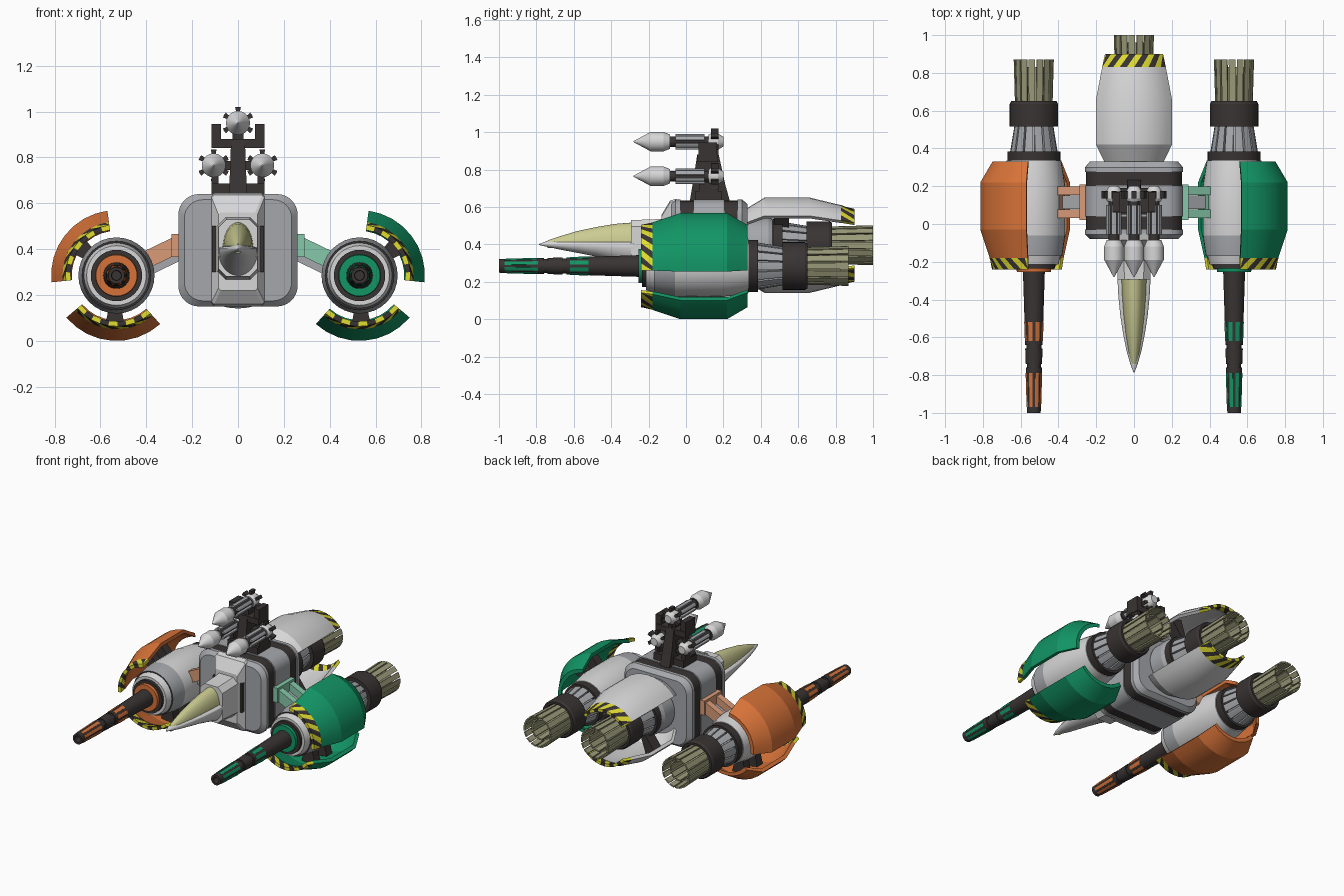
import bpy, bmesh
from math import sin, cos, pi, radians
from mathutils import Matrix

if "Cube" in bpy.data.objects:
    bpy.data.objects.remove(bpy.data.objects["Cube"])

COL = {"light grey": (.68, .68, .69), "mid grey": (.38, .39, .41), "charcoal": (.042, .034, .034),
       "orange": (.68, .17, .04), "green": (.006, .30, .13), "peach": (.70, .33, .19),
       "mint": (.24, .58, .40), "olive": (.32, .32, .19), "canopy yellow": (.60, .60, .29),
       "hazard yellow": (.75, .72, .03)}
MAT = {}
for k, c in COL.items():
    MAT[k] = bpy.data.materials.new(k)
    MAT[k].diffuse_color = (*c, 1)
L, M, D = "light grey", "mid grey", "charcoal"


def finish(name, bm, mats, angle=14):
    bmesh.ops.remove_doubles(bm, verts=bm.verts, dist=1e-5)
    bmesh.ops.dissolve_degenerate(bm, edges=bm.edges, dist=1e-5)
    bmesh.ops.recalc_face_normals(bm, faces=bm.faces)
    me = bpy.data.meshes.new(name)
    bm.to_mesh(me)
    bm.free()
    for m in mats:
        me.materials.append(MAT[m])
    me.shade_smooth()
    me.set_sharp_from_angle(angle=radians(angle))
    ob = bpy.data.objects.new(name, me)
    bpy.context.collection.objects.link(ob)
    return ob


def loft(name, rings, seg_mats, angle=14):
    """Skin through 3D rings; seg_mats has one colour per gap (or a single one)."""
    if isinstance(seg_mats, str):
        seg_mats = [seg_mats] * (len(rings) - 1)
    mats = list(dict.fromkeys(seg_mats))
    bm = bmesh.new()
    vs = [[bm.verts.new(p) for p in r] for r in rings]
    n = len(vs[0])
    for a, b, m in zip(vs, vs[1:], seg_mats):
        for i in range(n):
            bm.faces.new((a[i], a[(i + 1) % n], b[(i + 1) % n], b[i])).material_index = mats.index(m)
    bm.faces.new(vs[0]).material_index = mats.index(seg_mats[0])
    bm.faces.new(vs[-1]).material_index = mats.index(seg_mats[-1])
    return finish(name, bm, mats, angle)


def oval(y, w, up, down, cx, cz, n=32):
    pts = []
    for i in range(n):
        a = 2 * pi * i / n
        pts.append((cx + w * cos(a), y, cz + (up if sin(a) > 0 else down) * sin(a)))
    return pts


def lathe(name, prof, mats, cx, cz):
    return loft(name, [oval(y, r, r, r, cx, cz) for y, r in prof], mats)


def shell(name, rows, arcs, t, mats, cx, cz, s=1, n=8, shift=0):
    """Curved plates about a y axis. rows: (y, radius); arcs in degrees; shift slants the cells."""
    bm = bmesh.new()
    lo = -2 if shift else 0
    for a0, a1 in arcs:
        grid = []
        for j, (y, r) in enumerate(rows):
            line = []
            for i in range(lo, n + 1):
                a = radians(min(max(a0 + (a1 - a0) * (i / n + shift * j / n), a0), a1))
                line.append([bm.verts.new((cx + s * q * cos(a), y, cz + q * sin(a))) for q in (r, r - t)])
            grid.append(line)
        k = n - lo
        for j in range(len(rows) - 1):
            g, h = grid[j], grid[j + 1]
            for i in range(k):
                quads = [(g[i][0], g[i + 1][0], h[i + 1][0], h[i][0]),
                         (g[i][1], g[i + 1][1], h[i + 1][1], h[i][1])]
                if j == 0:
                    quads.append((g[i][0], g[i + 1][0], g[i + 1][1], g[i][1]))
                if j == len(rows) - 2:
                    quads.append((h[i][0], h[i + 1][0], h[i + 1][1], h[i][1]))
                for q in quads:
                    bm.faces.new(q).material_index = i % len(mats)
            for i in (0, k):
                bm.faces.new((g[i][0], h[i][0], h[i][1], g[i][1]))
    return finish(name, bm, mats)


def spread(count, half, off=0):
    return [(off + 360 * i / count - half, off + 360 * i / count + half) for i in range(count)]


def box(name, loc, size, mat, ry=0):
    bm = bmesh.new()
    bmesh.ops.create_cube(bm, size=1)
    bmesh.ops.transform(bm, verts=bm.verts, matrix=Matrix.Translation(loc) @ Matrix.Rotation(ry, 4, 'Y')
                        @ Matrix.Diagonal((*size, 1)))
    return finish(name, bm, [mat])


def engine(name, cx, cz, d):
    # collar, ribbed cone, nozzle ring and spiky exhaust
    lathe(name + "_nozzle", [(.33 + d, .135), (.335 + d, .14), (.385 + d, .14), (.385 + d, .106), (.515 + d, .084),
                             (.515 + d, .128), (.635 + d, .128), (.65 + d, .12), (.65 + d, .105), (.61 + d, .1)],
          [D, D, D, M, D, D, D, D, D], cx, cz)
    shell(name + "_cone_ribs", [(.38 + d, .126), (.52 + d, .103)], spread(14, 10.5), .03, [M], cx, cz, n=2)
    shell(name + "_exhaust_spikes", [(.61 + d, .1), (.7 + d, .102), (.87 + d, .107)], spread(15, 9.5), .01,
          ["olive"], cx, cz, n=1)
    shell(name + "_inner_spikes", [(.61 + d, .07), (.83 + d, .075)], spread(9, 15), .01, ["olive"], cx, cz, n=1)


# side pods with barrels and armour plates
PX, PZ = .53, .285
for s, side, acc, pale in ((-1, "left", "orange", "peach"), (1, "right", "green", "mint")):
    x = s * PX
    lathe(side + "_pod_body", [(-.255, .05), (-.255, .09), (-.235, .092), (-.235, .112), (-.215, .112), (-.215, .13),
                               (-.17, .142), (-.17, .15), (-.06, .166), (.2, .166), (.335, .145)],
          [acc, acc, D, D, L, L, D, M, L, L], x, PZ)
    engine(side + "_pod", x, PZ, 0)
    lathe(side + "_barrel", [(-.25, .058), (-.5, .05), (-.64, .046), (-.64, .04), (-.66, .04), (-.66, .046),
                             (-.74, .043), (-.74, .037), (-.76, .037), (-.76, .043), (-1, .036), (-1, .022),
                             (-.94, .02)], D, x, PZ)
    for nm, y0, y1, r0, r1 in (("front", -.97, -.79, .039, .0445), ("rear", -.62, -.52, .0485, .052)):
        shell(f"{side}_barrel_{nm}_strips", [(y0, r0), (y1, r1)], spread(8, 13, 22.5), .008, [acc], x, PZ, n=2)
    # plate angles are written for the left pod and mirrored for the right
    for nm, a0, a1, mid in (("upper", 98, 186, 142), ("lower", 220, 312, 268)):
        shell(f"{side}_{nm}_plate", [(-.18, .235), (-.03, .285), (.22, .285), (.33, .22)], [(a0, a1)], .025,
              [acc], x, PZ, -s)
        shell(f"{side}_{nm}_hazard_band", [(-.24, .222), (-.18, .235)], [(a0, a1)], .022,
              ["hazard yellow", D], x, PZ, -s, n=9, shift=1.4)
        for k, y in enumerate((0, .13)):
            shell(f"{side}_{nm}_bracket_{k}", [(y, .268), (y + .06, .268)], [(mid - 11, mid + 11)], .12,
                  [D], x, PZ, -s, n=2)
    # strut frame between pod and body
    for k, y in enumerate((.055, .175)):
        box(f"{side}_strut_arm_{k}", (s * .335, y, .385), (.18, .045, .075), pale, s * .45)
    box(side + "_strut_root", (s * .272, .115, .415), (.035, .19, .1), pale)
    box(side + "_strut_end", (s * .395, .115, .352), (.03, .15, .06), pale, s * .45)
    box(side + "_strut_core", (s * .33, .115, .345), (.2, .07, .06), M, s * .45)


# main body: rounded block with two dark bands
def rrect(y, f, hw=.26, hh=.245, r=.09, cz=.395, n=8):
    pts = []
    for q, (sx, sz) in enumerate(((1, 1), (-1, 1), (-1, -1), (1, -1))):
        for i in range(n + 1):
            a = pi / 2 * (q + i / n)
            pts.append((f * (sx * (hw - r) + r * cos(a)), y, cz + f * (sz * (hh - r) + r * sin(a))))
    return pts


loft("main_body", [rrect(y, f) for y, f in ((-.08, .9), (-.055, 1), (-.03, 1), (-.03, .975), (.04, .975), (.04, 1),
                                            (.205, 1), (.205, .975), (.275, .975), (.275, 1), (.3, 1), (.33, .9))],
     [M, M, M, D, M, M, M, D, M, M, M])


def rect(y, w, z0, z1, c):
    return [(w - c, y, z0), (w, y, z0 + c), (w, y, z1 - c), (w - c, y, z1),
            (c - w, y, z1), (-w, y, z1 - c), (-w, y, z0 + c), (c - w, y, z0)]


# front collar, cockpit base, nose and canopy
loft("front_collar", [rect(-.05, .115, .15, .645, .01), rect(-.085, .115, .16, .635, .01),
                      rect(-.13, .085, .22, .56, .01)], L)
for s, side in ((-1, "left"), (1, "right")):
    box(side + "_collar_slot", (s * .105, -.095, .4), (.016, .04, .2), D)
loft("cockpit_base", [rect(-.1, .09, .265, .54, .035), rect(-.16, .088, .27, .535, .035),
                      rect(-.295, .086, .28, .53, .035)], L)
NZ = .4
nose = ((-.28, .088, .28, .518), (-.38, .083, .31, .51), (-.48, .073, .335, .493), (-.58, .058, .355, .472),
        (-.67, .04, .372, .445), (-.74, .02, .387, .422))
loft("nose_hull", [oval(y, w, .02, NZ - b, 0, NZ) for y, w, b, t in nose] + [oval(-.785, .003, .003, .003, 0, NZ)],
     L, 35)
loft("canopy", [oval(y, w * .76, t - NZ, .02, 0, NZ) for y, w, b, t in nose], "canopy yellow", 35)

# central rear engine with two white plates
CZ = .396
lathe("rear_engine_core", [(.3, .13), (.34, .15), (.44, .15), (.47, .135)], M, 0, CZ)
engine("rear_engine", 0, CZ, .13)
for nm, mid in (("upper", 90), ("lower", 270)):
    arc = [(mid - 52, mid + 52)]
    shell(f"rear_{nm}_plate", [(.33, .2), (.42, .255), (.66, .255), (.83, .214)], arc, .022, [L], 0, CZ, n=10)
    shell(f"rear_{nm}_hazard_band", [(.83, .214), (.9, .195)], arc, .02, ["hazard yellow", D], 0, CZ, s=-1,
          n=10, shift=1.3)
    for k, a in enumerate((mid - 28, mid + 28)):
        shell(f"rear_{nm}_bracket_{k}", [(.47, .24), (.55, .24)], [(a - 9, a + 9)], .13, [D], 0, CZ, n=2)


# missile tower on the roof
def slab(z, w, y0, y1):
    return [(-w, y0, z), (w, y0, z), (w, y1, z), (-w, y1, z)]


loft("tower_post", [slab(.63, .036, .02, .235), slab(.72, .036, .035, .21), slab(.88, .03, .06, .175)], D)
box("tower_base_bar", (0, .12, .662), (.23, .14, .05), D)
box("tower_top_bar", (0, .117, .86), (.23, .11, .04), D)
for s, side in ((-1, "left"), (1, "right")):
    box(side + "_tower_base_lug", (s * .1, .12, .695), (.03, .1, .08), D)
    box(side + "_tower_fork", (s * .095, .117, .9), (.04, .1, .09), D)
    box(side + "_tower_side_arm", (s * .06, .12, .765), (.1, .06, .04), D)
box("tower_top_cradle", (0, .117, .895), (.05, .08, .05), D)

# three missiles
for nm, mx, mz in (("left", -.106, .765), ("right", .106, .765), ("top", 0, .95)):
    lathe(nm + "_missile", [(-.28, .003), (-.2, .046), (-.19, .052), (-.12, .052), (-.085, .038), (-.085, .028),
                            (.12, .028), (.12, .036), (.135, .044), (.17, .044), (.2, .026)],
          [L, L, L, L, D, D, M, L, L, L], mx, mz)
    shell(nm + "_missile_rods", [(-.055, .042), (.1, .042)], spread(6, 17, 30), .016, [M], mx, mz, n=2)
    shell(nm + "_missile_studs", [(.135, .07), (.175, .07)], spread(6, 10, 30), .03, [D], mx, mz, n=2)

for m in bpy.data.materials:
    if m.users and not m.is_grease_pencil:
        m.use_nodes = True
        m.node_tree.nodes["Principled BSDF"].inputs["Base Color"].default_value = m.diffuse_color
